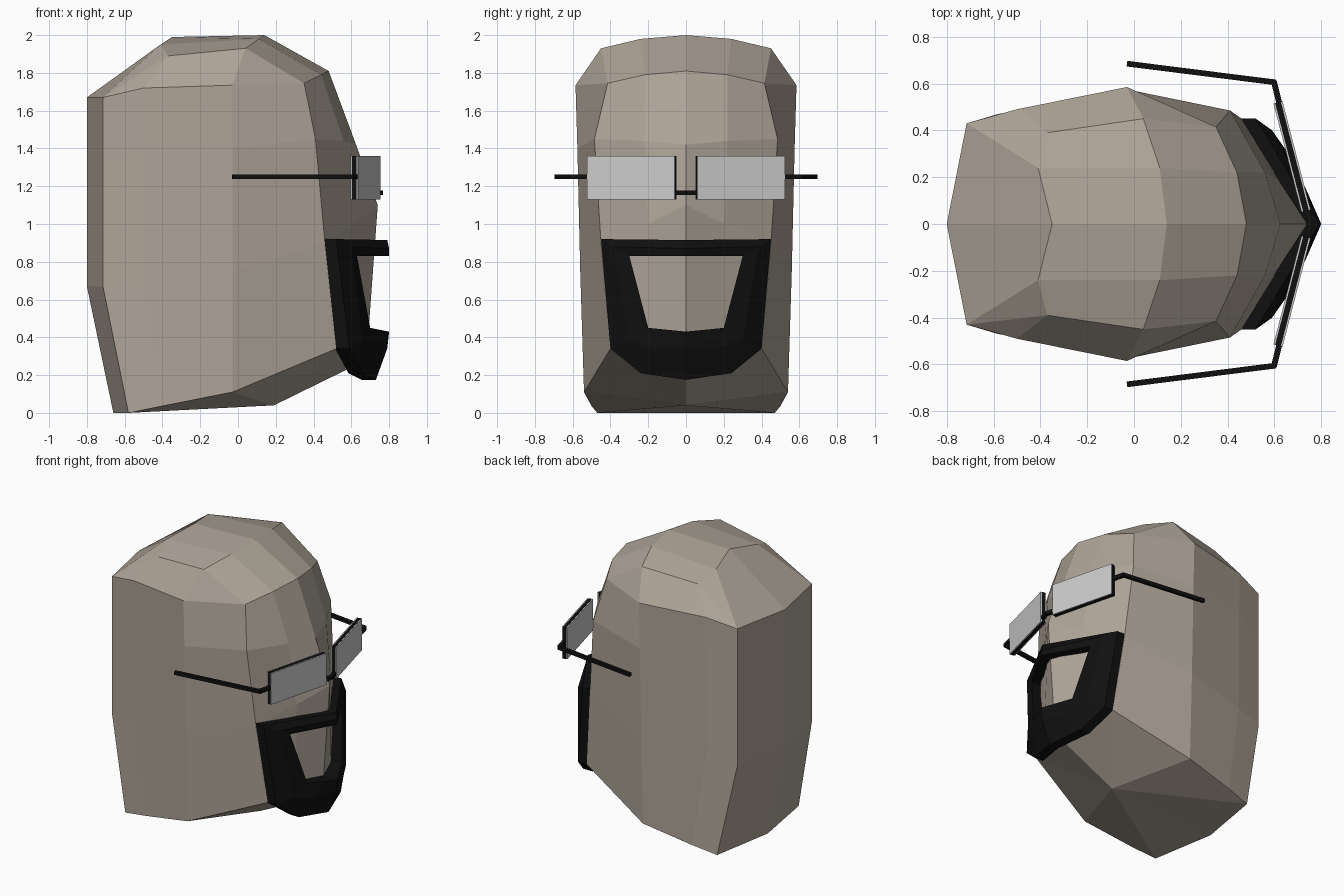
import bpy, bmesh
from mathutils import Vector, Matrix

if "Cube" in bpy.data.objects:
    bpy.data.objects.remove(bpy.data.objects["Cube"])


def material(name, r, g, b):
    m = bpy.data.materials.new(name)
    m.diffuse_color = (r, g, b, 1)
    m.use_nodes = True
    m.node_tree.nodes["Principled BSDF"].inputs["Base Color"].default_value = m.diffuse_color
    return m


SKIN = material("skin", 0.42, 0.37, 0.31)
BLACK = material("black", 0.005, 0.005, 0.005)


def finish(name, bm, mat, mirror=False):
    me = bpy.data.meshes.new(name)
    bmesh.ops.recalc_face_normals(bm, faces=bm.faces[:])
    bm.to_mesh(me)
    bm.free()
    ob = bpy.data.objects.new(name, me)
    bpy.context.collection.objects.link(ob)
    if mat:
        me.materials.append(mat)
    if mirror:
        mod = ob.modifiers.new("mirror", 'MIRROR')
        mod.use_axis = (False, True, False)
        mod.merge_threshold = 0.001
    return ob


def loft(bm, rows):
    """Join rows of points with quads; return the vertex rows."""
    vs = [[bm.verts.new(p) for p in r] for r in rows]
    for a, b in zip(vs, vs[1:]):
        for i in range(len(a) - 1):
            bm.faces.new((a[i], a[i + 1], b[i + 1], b[i]))
    return vs


def bar(name, a, b, depth, height, mat, mirror=True):
    """Box running from a to b, upright in z."""
    a, b = Vector(a), Vector(b)
    d = (b - a).normalized()
    side = Vector((0, 0, 1)).cross(d)
    rot = Matrix((d, side, (0, 0, 1))).transposed().to_4x4()
    size = Matrix.Diagonal(((b - a).length, depth, height, 1))
    bm = bmesh.new()
    bmesh.ops.create_cube(bm, size=1, matrix=Matrix.Translation((a + b) / 2) @ rot @ size)
    return finish(name, bm, mat, mirror)


# Head: half rings from back centre round to the face centre line
bm = bmesh.new()
rings = loft(bm, [
    [(-.66, 0, 0), (-.58, .47, 0), (-.40, .50, .036), (-.03, .54, .11),
     (.52, .40, .34), (.61, .20, .31), (.68, 0, .28)],
    [(-.80, 0, .67), (-.715, .43, .67), (-.50, .48, .70), (-.03, .56, .75),
     (.46, .45, .90), (.61, .20, 1.0), (.74, 0, 1.1)],
    [(-.80, 0, 1.3), (-.715, .43, 1.3), (-.50, .485, 1.4), (-.03, .575, 1.4),
     (.41, .485, 1.45), (.56, .22, 1.44), (.625, 0, 1.42)],
    [(-.80, 0, 1.67), (-.715, .43, 1.67), (-.50, .49, 1.72), (-.03, .585, 1.735),
     (.35, .415, 1.745), (.44, .22, 1.79), (.48, 0, 1.81)],
])
t = rings[-1]
c = [bm.verts.new(p) for p in [(-.35, 0, 1.99), (-.41, .24, 1.95), (-.37, .39, 1.89),
                               (.04, .45, 1.93), (.11, .24, 1.98), (.14, 0, 2.0)]]
for f in [(t[0], t[1], c[1], c[0]), (t[1], c[2], c[1]), (t[1], t[2], c[2]),
          (t[2], t[3], c[3], c[2]), (t[3], t[4], c[3]), (t[4], t[5], c[4], c[3]),
          (t[5], t[6], c[5], c[4]), (c[0], c[1], c[4], c[5]), (c[1], c[2], c[3], c[4])]:
    bm.faces.new(f)
# Underside of the jaw
g = rings[0]
u = bm.verts.new((.19, 0, .04))
for f in [(g[0], g[1], u), (g[1], g[2], g[3], u), (g[3], g[4], u), (g[4], g[5], g[6], u)]:
    bm.faces.new(f)
finish("head", bm, SKIN, True)

# Beard: a closed band round the mouth, from top centre to chin centre
outer = [(.79, 0, .915), (.52, .45, .92), (.59, .40, .34), (.66, .24, .21), (.73, 0, .175)]
middle = [(.80, 0, .87), (.60, .385, .88), (.66, .30, .38), (.73, .16, .34), (.79, 0, .34)]
inner = [(.80, 0, .83), (.63, .30, .83), (.70, .20, .45), (.75, .10, .44), (.80, 0, .43)]
back = lambda pts, d: [(x - d, y, z) for x, y, z in pts]
bm = bmesh.new()
loft(bm, [back(outer, .075), outer, middle, inner, back(inner, .11), back(outer, .075)])
bmesh.ops.remove_doubles(bm, verts=bm.verts[:], dist=0.0005)
finish("beard", bm, BLACK, True)

# Glasses: each rim is a black slab with grey panes on both faces
p, q = Vector((.615, .52, 1.245)), Vector((.735, .055, 1.245))
n = Vector((q.y - p.y, p.x - q.x, 0)).normalized() * -1
bar("lens_rim", p, q, .025, .23, BLACK)
for name, k in (("lens_front", .016), ("lens_back", -.016)):
    bar(name, p + n * k, q + n * k, .008, .228, None)
bar("glasses_hinge", (.597, .61, 1.25), (.625, .50, 1.25), .025, .025, BLACK)
bar("glasses_arm", (-.03, .685, 1.25), (.605, .605, 1.25), .024, .024, BLACK)
bar("glasses_bridge", (.738, .06, 1.165), (.755, 0, 1.165), .025, .025, BLACK)
